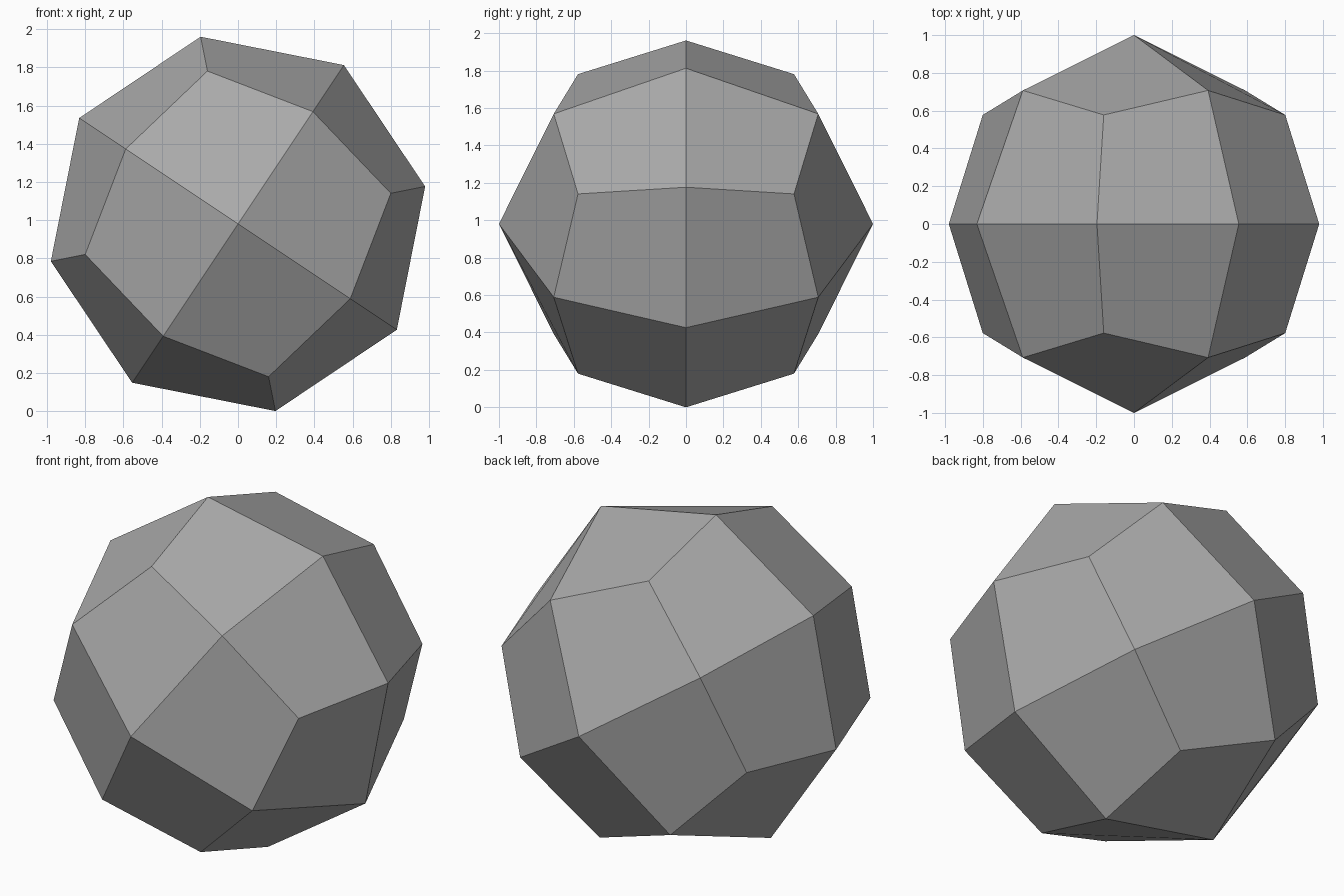
import bpy, bmesh
from math import atan2
from mathutils import Matrix

# Remove the default cube
old = bpy.data.objects.get("Cube")
if old:
    bpy.data.objects.remove(old, do_unlink=True)

# Plain grey material
GREY = (0.4, 0.4, 0.4, 1.0)
mat = bpy.data.materials.new("grey")
mat.use_nodes = True
mat.diffuse_color = GREY
mat.node_tree.nodes["Principled BSDF"].inputs["Base Color"].default_value = GREY

# Faceted ball: a cube cut once along each edge and pushed out to a unit sphere
bm = bmesh.new()
bmesh.ops.create_cube(bm, size=2)
bmesh.ops.subdivide_edges(bm, edges=bm.edges[:], cuts=1, use_grid_fill=True)
for v in bm.verts:
    v.co.normalize()

# Tilt about the front-back axis and rest on the ground
bmesh.ops.transform(bm, matrix=Matrix.Rotation(atan2(2, 3), 4, 'Y'), verts=bm.verts)
lowest = min(v.co.z for v in bm.verts)
bmesh.ops.translate(bm, vec=(0, 0, -lowest), verts=bm.verts)
bmesh.ops.recalc_face_normals(bm, faces=bm.faces)

mesh = bpy.data.meshes.new("faceted_ball")
bm.to_mesh(mesh)
bm.free()
mesh.materials.append(mat)
ball = bpy.data.objects.new("faceted_ball", mesh)
bpy.context.collection.objects.link(ball)
